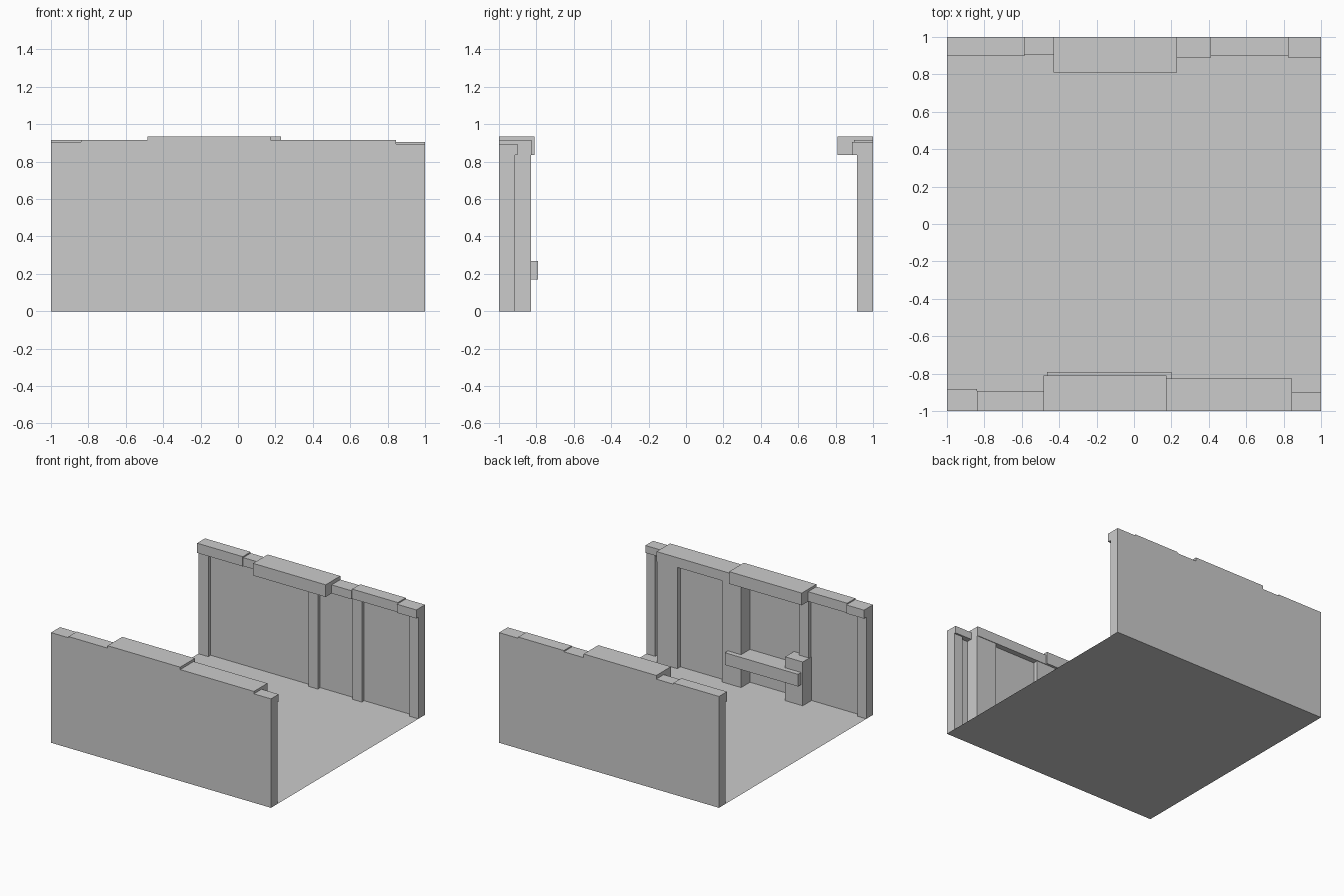
import bpy, bmesh

if "Cube" in bpy.data.objects:
    bpy.data.objects.remove(bpy.data.objects["Cube"])

RECESS, POST, CAP_Z = 0.945, 0.914, 0.835   # panel depth, post depth, cap underside


def box(name, side, x, y, z, skip=""):
    """Box between x, y, z ranges; y is measured outward, side picks the wall.
    skip drops hidden faces: t top, b bottom, o outer, i inner, l left, r right."""
    v = [(a, side * b, c) for a in x for b in y for c in z]
    faces = {"l": (0, 1, 3, 2), "r": (4, 6, 7, 5), "i": (0, 4, 5, 1),
             "o": (2, 3, 7, 6), "b": (0, 2, 6, 4), "t": (1, 5, 7, 3)}
    bm = bmesh.new()
    verts = [bm.verts.new(p) for p in v]
    for key, f in faces.items():
        face = bm.faces.new([verts[i] for i in f])
        if side < 0:
            face.normal_flip()
        face.tag = key in skip
    bmesh.ops.delete(bm, geom=[f for f in bm.faces if f.tag], context='FACES')
    mesh = bpy.data.meshes.new(name)
    bm.to_mesh(mesh)
    bm.free()
    obj = bpy.data.objects.new(name, mesh)
    bpy.context.collection.objects.link(obj)
    return obj


# Floor sheet
bpy.ops.mesh.primitive_plane_add(size=2)
bpy.context.object.name = "floor"

# For each wall: slab, slim posts (x range) and top caps (x range, inner y, top z)
walls = {
    "back": (1,
             [(-1, -0.91), (0, 0.085), (0.40, 0.485), (0.92, 1)],
             [(-1, -0.585, 0.897, 0.915), (-0.585, -0.43, 0.903, 0.905),
              (-0.43, 0.23, 0.81, 0.935), (0.23, 0.41, 0.887, 0.905),
              (0.41, 0.825, 0.897, 0.915), (0.825, 1, 0.887, 0.905)]),
    "front": (-1,
              [(-1, -0.92), (-0.475, -0.385), (0.92, 1)],
              [(-1, -0.84, 0.883, 0.905), (-0.84, -0.485, 0.893, 0.915),
               (-0.485, 0.175, 0.81, 0.935), (0.175, 0.845, 0.825, 0.915),
               (0.845, 1, 0.90, 0.895)]),
}
for name, (side, posts, caps) in walls.items():
    box(name + "_wall", side, (-1, 1), (RECESS, 1), (0, CAP_Z), "tb")
    for i, p in enumerate(posts):
        box(f"{name}_post_{i}", side, p, (POST, RECESS), (0, CAP_Z), "tbo")
    for i, (x0, x1, y, z) in enumerate(caps):
        box(f"{name}_cap_{i}", side, (x0, x1), (y, 1), (CAP_Z, z))

# Thick door-like frame on the front wall with a shallow inset panel
for i, p in enumerate([(0.08, 0.255), (0.66, 0.845)]):
    box(f"frame_pillar_{i}", -1, p, (0.83, RECESS), (0, CAP_Z), "tbo")
box("frame_panel", -1, (0.255, 0.66), (0.87, RECESS), (0, CAP_Z), "tbolr")

# Shelf spanning the niche and its supporting block
box("shelf", -1, (-0.465, 0.2), (0.79, 0.83), (0.17, 0.27))
box("shelf_top", -1, (-0.32, 0.08), (0.83, RECESS), (0.17, 0.27), "iolr")
box("shelf_block", -1, (-0.48, -0.32), (0.83, RECESS), (0, 0.36), "bo")
